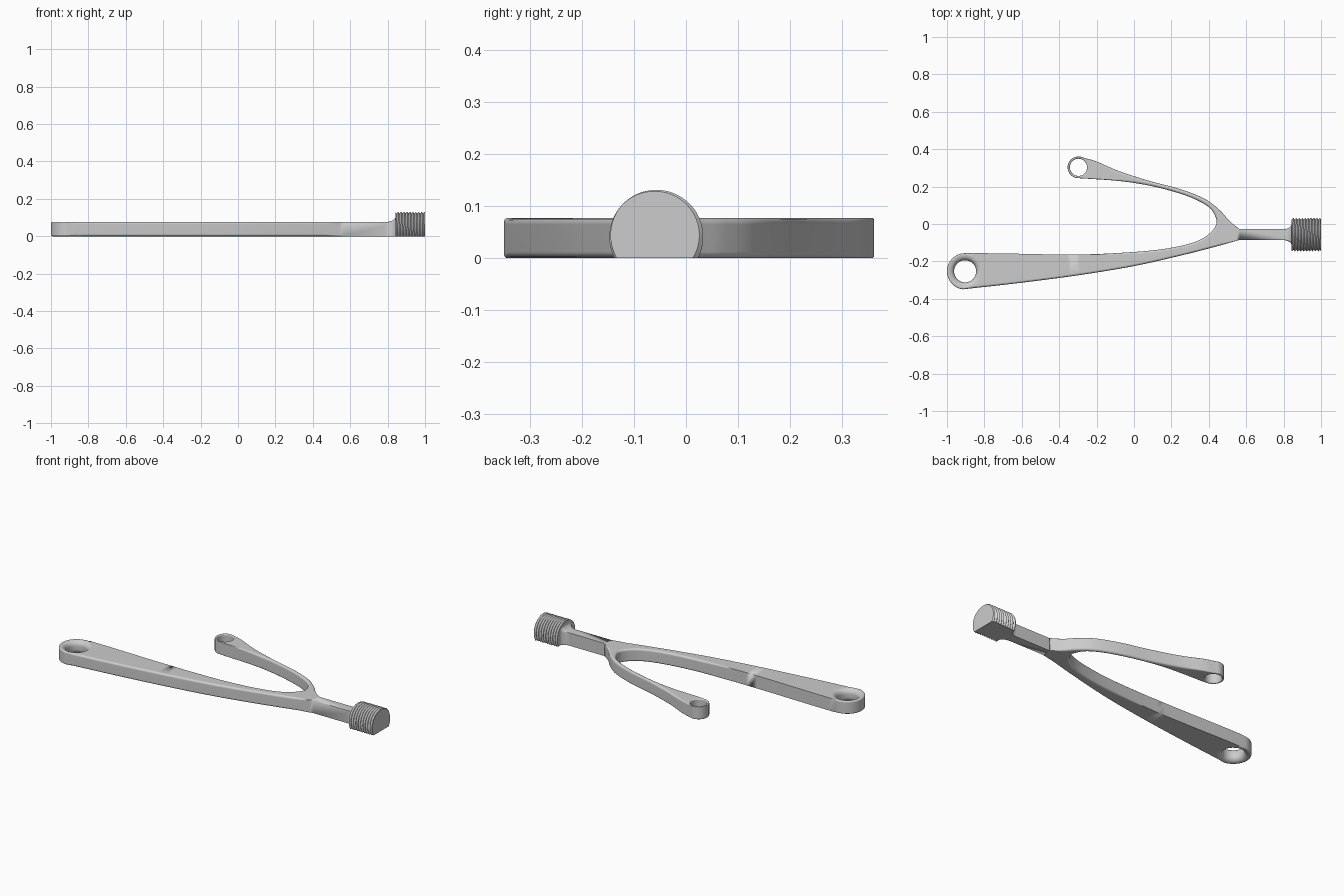
import bpy, bmesh, math
from mathutils import Vector

cube = bpy.data.objects.get("Cube")
if cube:
    bpy.data.objects.remove(cube, do_unlink=True)

GREY = (0.604, 0.604, 0.604, 1)
mat = bpy.data.materials.new("plain grey")
mat.use_nodes = True
mat.diffuse_color = GREY
mat.node_tree.nodes["Principled BSDF"].inputs["Base Color"].default_value = GREY

THICK = 0.077
AXIS_Y = -0.057


def finish(name, bm, angle=35):
    bmesh.ops.remove_doubles(bm, verts=bm.verts, dist=0.00005)
    bmesh.ops.recalc_face_normals(bm, faces=bm.faces)
    mesh = bpy.data.meshes.new(name)
    bm.to_mesh(mesh)
    bm.free()
    mesh.materials.append(mat)
    ob = bpy.data.objects.new(name, mesh)
    bpy.context.collection.objects.link(ob)
    bpy.ops.object.select_all(action='DESELECT')
    ob.select_set(True)
    bpy.context.view_layer.objects.active = ob
    bpy.ops.object.shade_smooth_by_angle(angle=math.radians(angle))
    return ob


def arc(cx, cy, r, start, end, n=28):
    angles = [math.radians(start + (end - start) * i / n) for i in range(n + 1)]
    return [Vector((cx + r * math.cos(a), cy + r * math.sin(a))) for a in angles]


def spline(points, steps=6):
    """Smooth curve through the points, without its two end points."""
    p = [Vector(q) for q in points]
    p = [2 * p[0] - p[1]] + p + [2 * p[-1] - p[-2]]
    out = []
    for a, b, c, d in zip(p, p[1:], p[2:], p[3:]):
        for i in range(steps):
            t = i / steps
            out.append(0.5 * (2 * b + (c - a) * t + (2 * a - 5 * b + 4 * c - d) * t * t
                              + (3 * b - a - 3 * c + d) * t ** 3))
    return out[1:]


def skin(bm, rings):
    """Join closed rings of points with quads, return the rows of vertices."""
    rows = [[bm.verts.new(v) for v in ring] for ring in rings]
    for r0, r1 in zip(rows, rows[1:]):
        for i in range(len(r0)):
            bm.faces.new((r0[i - 1], r0[i], r1[i], r1[i - 1]))
    return rows


def loft(bm, rings):
    rows = skin(bm, rings)
    bm.faces.new(rows[0][::-1])
    bm.faces.new(rows[-1])


def ramp(x, zero, one):
    return min(max((x - zero) / (one - zero), 0), 1)


# Outline of the forked plate: two arms, their end rings and the stem
BIG = (-0.903, -0.253, 0.097)
SMALL = (-0.297, 0.303, 0.058)
big_arc = arc(*BIG, 90, 263)
small_arc = arc(*SMALL, 65, 272)
outer_low = spline([big_arc[-1], (-0.61, -0.315), (-0.29, -0.273), (0, -0.225),
                    (0.245, -0.17), (0.43, -0.123), (0.565, -0.085)])
stem = [Vector(p) for p in ((0.565, -0.085), (0.86, -0.085), (0.86, -0.028), (0.565, -0.028))]
outer_high = spline([stem[-1], (0.51, 0.017), (0.457, 0.075), (0.377, 0.135), (0.245, 0.187),
                     (0.083, 0.23), (-0.08, 0.283), (-0.2, 0.334), small_arc[0]])
inner = spline([small_arc[-1], (-0.08, 0.23), (0.083, 0.205), (0.215, 0.172), (0.32, 0.135),
                (0.4, 0.09), (0.435, 0.04), (0.44, 0), (0.41, -0.045), (0.35, -0.086),
                (0.245, -0.118), (0.08, -0.143), (-0.185, -0.16), (-0.4, -0.163),
                (-0.72, -0.157), big_arc[0]])
outline = big_arc + outer_low + stem + outer_high + small_arc + inner

# Edge rounding that fades out at the stem and along the inner arm edges
ROUND = 0.012
rounding = [0.007] * len(big_arc)
rounding += [ROUND * ramp(p.x, 0.565, 0.47) for p in outer_low]
rounding += [0] * len(stem)
rounding += [ROUND * ramp(p.x, 0.565, 0.5) * (0.4 + 0.6 * ramp(p.x, -0.25, -0.1))
             for p in outer_high]
rounding += [0.004] * len(small_arc)
rounding += [ROUND * ramp(p.x, -0.3, 0) for p in inner]

inward = []
for i, p in enumerate(outline):
    d = (outline[(i + 1) % len(outline)] - outline[i - 1]).normalized()
    inward.append(Vector((-d.y, d.x)))

STEPS = 5
quarter = [math.pi / 2 * i / STEPS for i in range(STEPS + 1)]


def outline_ring(a, top):
    ring = []
    for p, n, b in zip(outline, inward, rounding):
        q = p + n * b * (1 - math.sin(a))
        z = b * (1 - math.cos(a))
        ring.append((q.x, q.y, THICK - z if top else z))
    return ring


def hole_ring(cx, cy, radius, flare, a, top):
    z = flare * (1 - math.cos(a))
    r = radius + flare * (1 - math.sin(a))
    return [(p.x, p.y, THICK - z if top else z) for p in arc(cx, cy, r, 0, 360, 48)[:-1]]


# Plate walls, then the flared pivot holes, then the flat faces around them
bm = bmesh.new()
walls = [skin(bm, [outline_ring(a, False) for a in quarter]
              + [outline_ring(a, True) for a in reversed(quarter)])]
for cx, cy, radius, flare in ((BIG[0], BIG[1], 0.059, 0.029), (SMALL[0], SMALL[1], 0.046, 0.007)):
    walls.append(skin(bm, [hole_ring(cx, cy, radius, flare, a, False) for a in quarter]
                      + [hole_ring(cx, cy, radius, flare, a, True) for a in reversed(quarter)]))
for level in (0, -1):
    rim = [bm.edges.get((row[i - 1], row[i]))
           for row in (wall[level] for wall in walls) for i in range(len(row))]
    bmesh.ops.triangle_fill(bm, edges=rim, use_beauty=True, normal=(0, 0, 1))
plate = finish("forked_plate", bm)
plate.modifiers.new("even shading", 'WEIGHTED_NORMAL').keep_sharp = True

# Flared collar between the stem and the threaded plug
bm = bmesh.new()
rings = []
for i in range(9):
    a = math.pi / 2 * i / 8
    x = 0.795 + 0.05 * math.sin(a)
    g = 0.034 * (1 - math.cos(a))
    half, top, r = 0.0285 + g, THICK + g, 0.002 + g * 0.8
    ring = [(x, AXIS_Y - half, 0), (x, AXIS_Y + half, 0)]
    for side, start in ((1, 0), (-1, 90)):
        ring += [(x, p.x, p.y) for p in arc(AXIS_Y + side * (half - r), top - r, r,
                                            start, start + 90, 6)]
    rings.append(ring)
loft(bm, rings)
finish("collar", bm)

# Threaded plug: helical ridges, flat underside
X0, X1, PITCH, AXIS_Z = 0.843, 1.0, 0.0157, 0.041
R_MAX, DEPTH, SEGS, TURN = 0.09, 0.009, 56, 0.7
bm = bmesh.new()
rings = []
for k in range(-2, 2 * round((X1 - X0) / PITCH) + 3):
    ring = []
    for s in range(SEGS + 1):
        t = s / SEGS
        x = min(max(X0 + PITCH * (k / 2 + t * TURN), X0), X1)
        phase = ((x - X0) / PITCH - t * TURN) % 1
        r = R_MAX - DEPTH * abs(2 * phase - 1)
        low = math.asin(-AXIS_Z / r)
        a = low + (math.pi - 2 * low) * t
        ring.append((x, AXIS_Y + r * math.cos(a), max(AXIS_Z + r * math.sin(a), 0)))
    rings.append(ring)
loft(bm, rings)
finish("threaded_plug", bm, 25)
